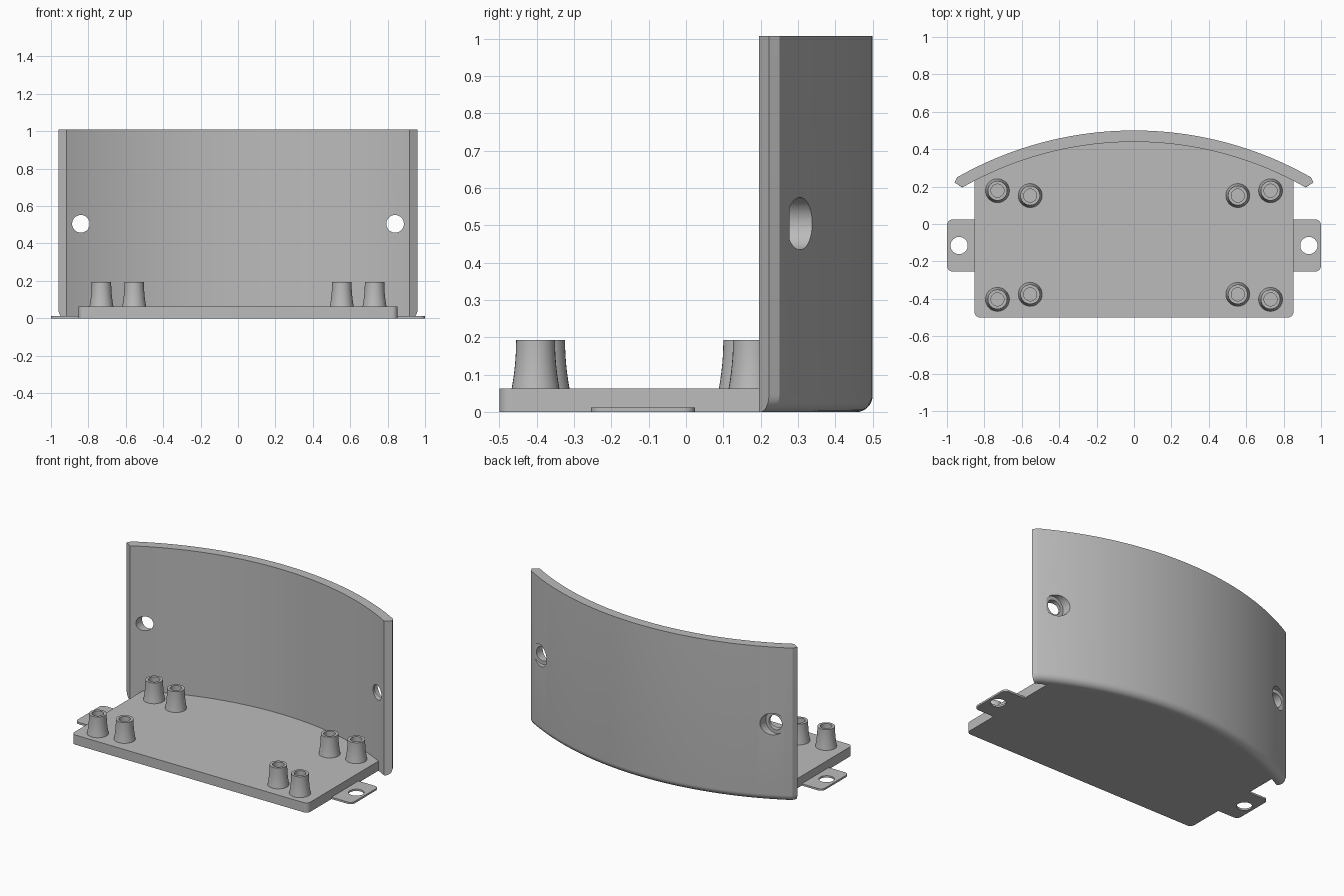
import bpy, bmesh, math
from mathutils import Vector

if "Cube" in bpy.data.objects:
    bpy.data.objects.remove(bpy.data.objects["Cube"])

grey = bpy.data.materials.new("plain grey")
grey.use_nodes = True
COLOR = (0.5, 0.5, 0.5, 1)
grey.diffuse_color = COLOR
grey.node_tree.nodes["Principled BSDF"].inputs["Base Color"].default_value = COLOR

CENTRE_Y, OUTER_R, INNER_R = -1.411, 1.911, 1.85
WALL_TOP, PLATE_TOP, TAB_TOP = 1.008, 0.063, 0.012


def make_object(name, bm):
    bmesh.ops.recalc_face_normals(bm, faces=bm.faces)
    mesh = bpy.data.meshes.new(name)
    bm.to_mesh(mesh)
    bm.free()
    mesh.materials.append(grey)
    obj = bpy.data.objects.new(name, mesh)
    bpy.context.collection.objects.link(obj)
    return obj


def loft(name, layers):
    """Skin a stack of (outline, z) layers and cap both ends."""
    bm = bmesh.new()
    rings = [[bm.verts.new((x, y, z)) for x, y in pts] for pts, z in layers]
    n = len(rings[0])
    for low, high in zip(rings, rings[1:]):
        for i in range(n):
            j = (i + 1) % n
            bm.faces.new((low[i], low[j], high[j], high[i]))
    bm.faces.new(rings[0])
    bm.faces.new(rings[-1])
    return make_object(name, bm)


def arc(cx, cy, r, start, end, steps):
    return [(cx + r * math.cos(start + (end - start) * i / steps),
             cy + r * math.sin(start + (end - start) * i / steps))
            for i in range(steps + 1)]


def wall_arc(radius, half_width, steps=64):
    """Points on the curved wall from right to left."""
    a = math.asin(half_width / radius)
    return arc(0, CENTRE_Y, radius, math.pi / 2 - a, math.pi / 2 + a, steps)


def cylinder(name, r, start, end):
    """Cylinder running between two points."""
    start, end = Vector(start), Vector(end)
    axis = end - start
    bpy.ops.mesh.primitive_cylinder_add(
        vertices=48, radius=r, depth=axis.length, location=(start + end) / 2,
        rotation=axis.to_track_quat('Z', 'Y').to_euler())
    obj = bpy.context.object
    obj.name = name
    obj.hide_render = True
    return obj


def cut(obj, cutter):
    mod = obj.modifiers.new("hole", 'BOOLEAN')
    mod.operation, mod.solver, mod.object = 'DIFFERENCE', 'EXACT', cutter
    bpy.context.view_layer.objects.active = obj
    bpy.ops.object.modifier_apply(modifier=mod.name)
    bpy.data.objects.remove(cutter)


def smooth(obj):
    bpy.ops.object.select_all(action='DESELECT')
    obj.select_set(True)
    bpy.context.view_layer.objects.active = obj
    bpy.ops.object.shade_smooth_by_angle(angle=math.radians(28))


# Curved wall with chamfered ends and a rounded lower outer edge
def wall_outline(inset):
    inner = Vector((0.917, 0.195))
    tip = Vector((0.96, 0.222))
    tip += (inner - tip).normalized() * inset
    outer_half = 0.945 - 0.759 * inset
    return ([(tip.x, tip.y)] + wall_arc(OUTER_R - inset, outer_half)
            + [(-tip.x, tip.y)] + wall_arc(INNER_R, inner.x)[::-1])


FILLET = 0.045
layers = []
for i in range(9):
    a = math.pi / 2 * i / 8
    layers.append((wall_outline(FILLET * (1 - math.sin(a))), FILLET * (1 - math.cos(a))))
layers.append((wall_outline(0), WALL_TOP))
wall = loft("curved_wall", layers)

# Counterbored screw holes through the wall
for side in (-1, 1):
    x, z = side * 0.84, 0.505
    cut(wall, cylinder("bore", 0.047, (x, 0.1, z), (x, 0.6, z)))
    cut(wall, cylinder("counterbore", 0.07, (x, 0.277, z), (x, 0.6, z)))
smooth(wall)

# Base plate, rounded at the front and following the wall at the back
W, R = 0.853, 0.03
outline = (arc(-W + R, -0.5 + R, R, math.pi, 1.5 * math.pi, 8)
           + arc(W - R, -0.5 + R, R, 1.5 * math.pi, 2 * math.pi, 8)
           + wall_arc(INNER_R + 0.004, W))
smooth(loft("base_plate", [(outline, 0), (outline, PLATE_TOP)]))

# Thin mounting tabs
for side, label in ((-1, "right"), (1, "left")):
    y0, y1, r = -0.254, 0.024, 0.03
    pts = ([(0.84, y0)] + arc(1 - r, y0 + r, r, -math.pi / 2, 0, 8)
           + arc(1 - r, y1 - r, r, 0, math.pi / 2, 8) + [(0.84, y1)])
    pts = [(side * x, y) for x, y in pts]
    tab = loft(label + "_mounting_tab", [(pts, 0), (pts, TAB_TOP)])
    cut(tab, cylinder("tab_hole", 0.046, (side * 0.935, -0.115, -0.1), (side * 0.935, -0.115, 0.1)))
    smooth(tab)


# Hollow standoffs with a flared foot
def standoff(name, x, y):
    top, height = 0.193, 0.193 - PLATE_TOP
    profile = [(0.052 + 0.012 * (1 - t / 6) ** 2, PLATE_TOP + height * t / 6) for t in range(7)]
    profile += [(0.035, top), (0.035, PLATE_TOP + 0.002)]
    smooth(loft(name, [(arc(x, y, r, 0, math.tau * 31 / 32, 31), z) for r, z in profile]))


for side, label in ((-1, "right"), (1, "left")):
    for px, py, place in ((0.73, 0.178, "back_outer"), (0.555, 0.152, "back_inner"),
                          (0.73, -0.403, "front_outer"), (0.555, -0.376, "front_inner")):
        standoff(f"{label}_{place}_standoff", side * px, py)
